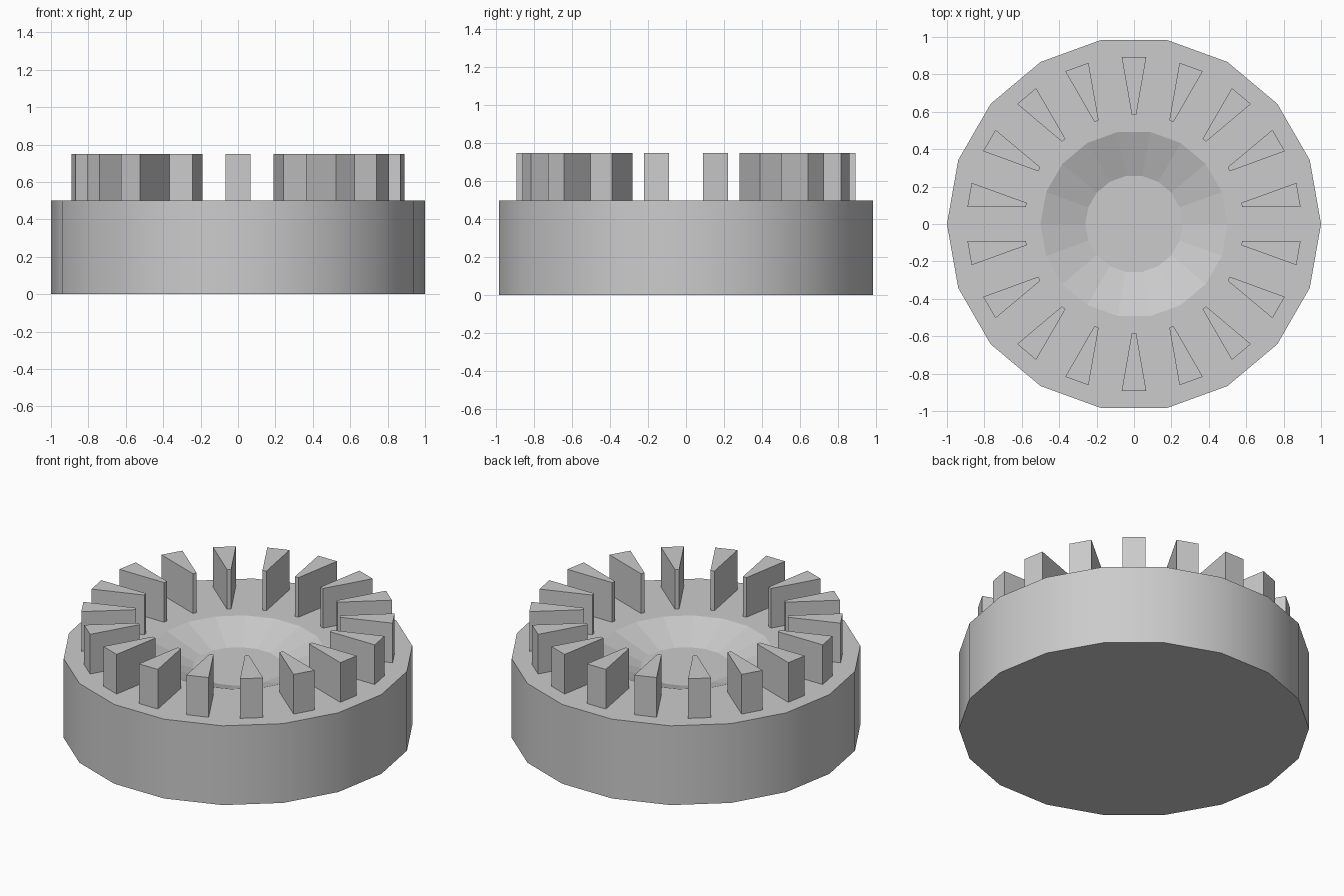
import bpy, bmesh
from math import cos, sin, pi
from mathutils import Matrix

if "Cube" in bpy.data.objects:
    bpy.data.objects.remove(bpy.data.objects["Cube"])

SIDES = 18


def make_object(name, bm):
    bmesh.ops.recalc_face_normals(bm, faces=bm.faces[:])
    mesh = bpy.data.meshes.new(name)
    bm.to_mesh(mesh)
    bm.free()
    obj = bpy.data.objects.new(name, mesh)
    bpy.context.collection.objects.link(obj)
    return obj


# Round base with a shallow dish: rings of (radius, height) joined into one skin
profile = [(1.0, 0.0), (1.0, 0.5), (0.5, 0.5), (0.26, 0.41)]
bm = bmesh.new()
rings = [[bm.verts.new((r * cos(2 * pi * i / SIDES), r * sin(2 * pi * i / SIDES), z))
          for i in range(SIDES)] for r, z in profile]
for k, (lower, upper) in enumerate(zip(rings, rings[1:])):
    for i in range(SIDES):
        j = (i + 1) % SIDES
        face = bm.faces.new((lower[i], lower[j], upper[j], upper[i]))
        face.smooth = k == 0          # only the outer wall is smooth
bm.faces.new(rings[0])
bm.faces.new(rings[-1])
bm.normal_update()
for edge in bm.edges:
    if edge.calc_face_angle(0) > 0.6:
        edge.smooth = False
make_object("base_dish", bm)

# Ring of upright wedge-shaped teeth, one over the middle of each side
INNER, OUTER, Z_LOW, Z_HIGH = 0.585, 0.893, 0.5, 0.75
plan = [(INNER, -0.012), (OUTER, -0.066), (OUTER, 0.066), (INNER, 0.012)]
bm = bmesh.new()
for n in range(SIDES):
    turn = Matrix.Rotation(2 * pi * (n + 0.5) / SIDES, 4, 'Z')
    foot = bm.faces.new([bm.verts.new((x, y, Z_LOW)) for x, y in plan])
    raised = bmesh.ops.extrude_face_region(bm, geom=[foot], use_keep_orig=True)
    top = [v for v in raised["geom"] if isinstance(v, bmesh.types.BMVert)]
    bmesh.ops.translate(bm, verts=top, vec=(0, 0, Z_HIGH - Z_LOW))
    bmesh.ops.transform(bm, matrix=turn, verts=list(foot.verts) + top)
make_object("wedge_teeth", bm)
